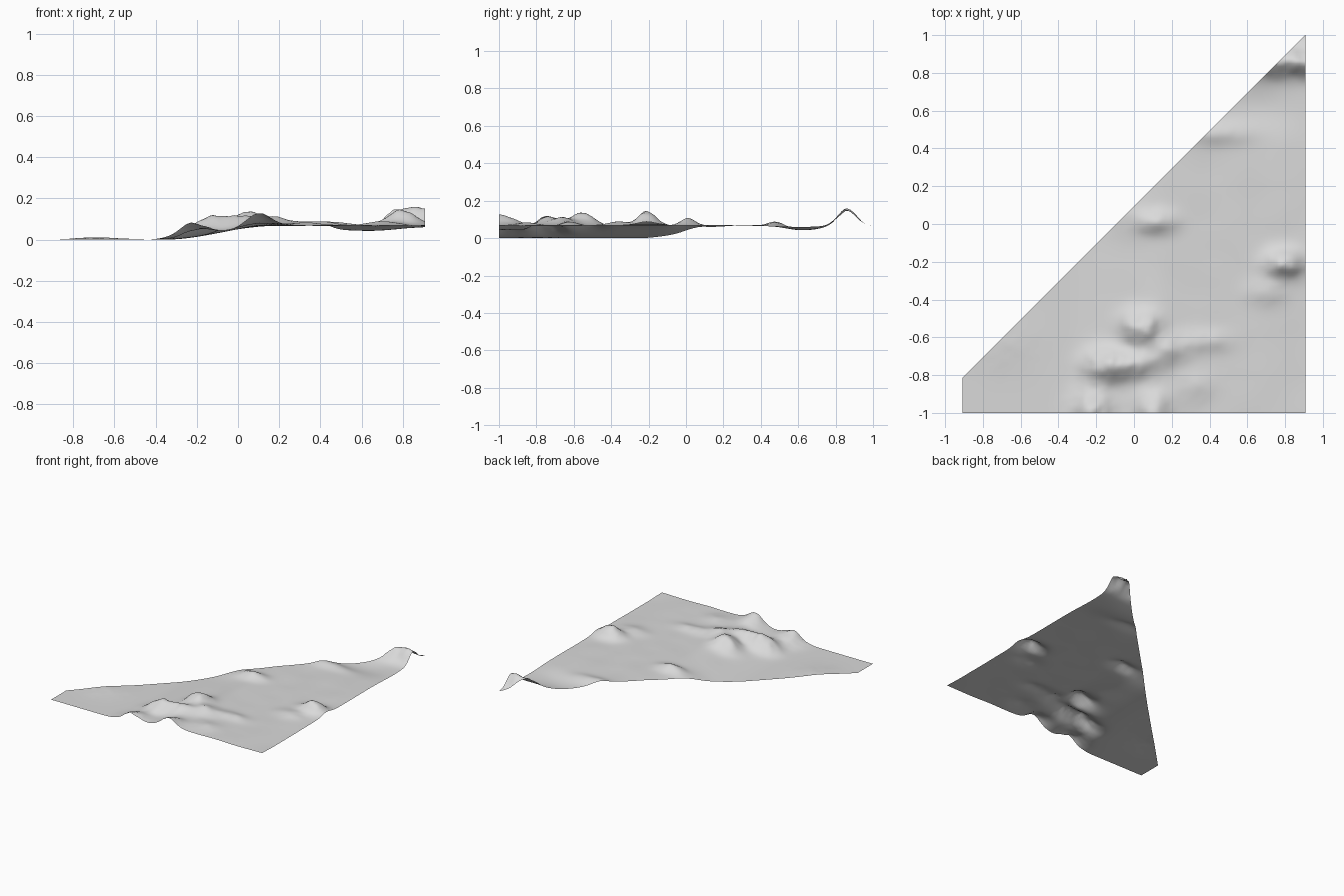
import bpy
import bmesh
import math
from mathutils import Vector, noise

cube = bpy.data.objects.get("Cube")
if cube:
    bpy.data.objects.remove(cube, do_unlink=True)

WIDTH, DEPTH = 1.815, 2.0

# Hills and hollows: centre x, centre y, height, spread in x, spread in y
HILLS = [
    (.10, -1, .06, .06, .08), (-.22, -.98, .07, .07, .08),
    (-.16, -.75, .08, .07, .06), (0, -.74, .06, .09, .05),
    (.04, -.55, .08, .07, .06), (.18, -.66, .035, .07, .05),
    (.38, -.62, .02, .09, .04), (.32, -.86, .015, .08, .06),
    (.12, .01, .04, .07, .04), (-.03, .04, .012, .08, .08),
    (.79, -.21, .075, .07, .05), (.70, -.36, .02, .07, .05),
    (.45, .48, .024, .11, .04), (.84, .86, .085, .2, .05),
    (.62, .62, -.025, .18, .1), (-.7, -.63, .01, .12, .1),
]


def smooth_step(low, high, value):
    t = min(max((value - low) / (high - low), 0), 1)
    return t * t * (3 - 2 * t)


def height(x, y):
    plateau = .068 * smooth_step(-.35, .18, x)
    relief = sum(h * math.exp(-((x - cx) / rx) ** 2 / 2 - ((y - cy) / ry) ** 2 / 2)
                 for cx, cy, h, rx, ry in HILLS)
    # Rough rock on the hills, gentle ripples on the plateau
    rough = noise.fractal(Vector((x * 9, y * 9, 3)), .9, 2.1, 4)
    ripple = noise.noise(Vector((x * 5, y * 5, 7)))
    return plateau + relief + rough * .22 * max(relief, 0) + ripple * .06 * plateau


# Rectangular sheet trimmed along the diagonal
bm = bmesh.new()
bmesh.ops.create_grid(bm, x_segments=120, y_segments=132, size=1)
for v in bm.verts:
    v.co.x *= WIDTH / 2
    v.co.y *= DEPTH / 2
bmesh.ops.bisect_plane(
    bm, geom=bm.verts[:] + bm.edges[:] + bm.faces[:],
    plane_co=(0, .093, 0), plane_no=(-1, 1, 0), clear_outer=True)

# Raise the land and set its lowest point on the ground
for v in bm.verts:
    v.co.z = height(v.co.x, v.co.y)
lowest = min(v.co.z for v in bm.verts)
for v in bm.verts:
    v.co.z -= lowest
for f in bm.faces:
    f.smooth = True

mesh = bpy.data.meshes.new("terrain")
bm.to_mesh(mesh)
bm.free()
terrain = bpy.data.objects.new("terrain", mesh)
bpy.context.collection.objects.link(terrain)

# Plain grey rock
rock = bpy.data.materials.new("rock_grey")
rock.use_nodes = True
colour = (.7, .7, .7, 1)
rock.diffuse_color = colour
rock.node_tree.nodes["Principled BSDF"].inputs["Base Color"].default_value = colour
mesh.materials.append(rock)
